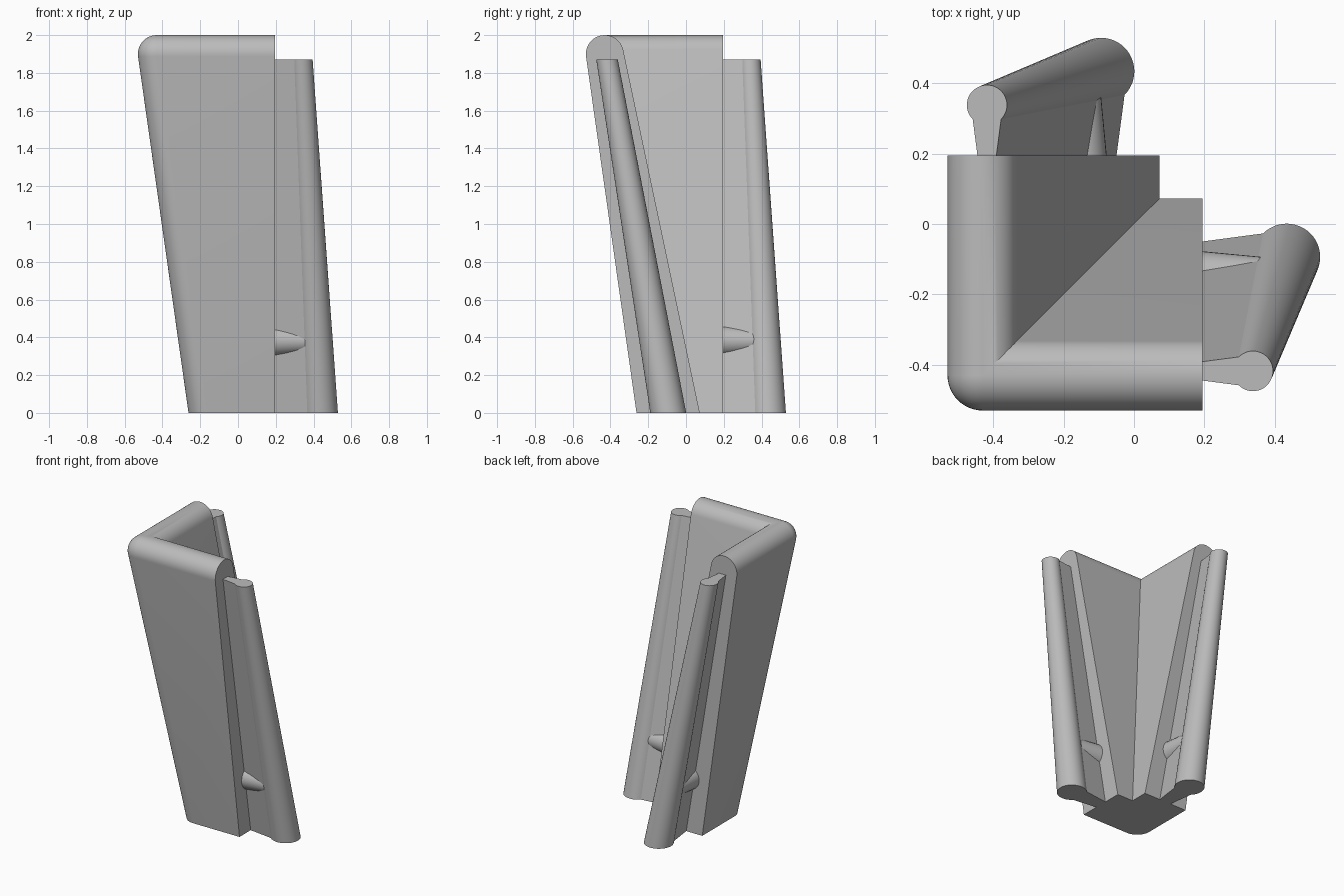
import bpy, bmesh, math
from mathutils import Vector

if "Cube" in bpy.data.objects:
    bpy.data.objects.remove(bpy.data.objects["Cube"])

grey = bpy.data.materials.new("mid grey")
grey.use_nodes = True
COLOUR = (0.5, 0.5, 0.5, 1)
grey.diffuse_color = COLOUR
grey.node_tree.nodes["Principled BSDF"].inputs["Base Color"].default_value = COLOUR

END = 0.195            # where both wings of the block stop
AXIS, RIM = -0.43, 0.1  # centre and radius of the rounded top edge
RIM_Z = 1.9


def loft(name, rings, swap=False):
    """Skin a stack of equal rings, cap both ends, swap x and y for the twin."""
    bm = bmesh.new()
    loops = []
    for ring in rings:
        loops.append([bm.verts.new((y, x, z) if swap else (x, y, z)) for x, y, z in ring])
    n = len(loops[0])
    for a, b in zip(loops, loops[1:]):
        for i in range(n):
            j = (i + 1) % n
            bm.faces.new((a[i], a[j], b[j], b[i]))
    bm.faces.new(loops[0])
    if len(rings) == 2:
        bm.faces.new(loops[-1])
    bmesh.ops.remove_doubles(bm, verts=bm.verts, dist=1e-5)
    bmesh.ops.recalc_face_normals(bm, faces=bm.faces)
    mesh = bpy.data.meshes.new(name)
    bm.to_mesh(mesh)
    bm.free()
    mesh.materials.append(grey)
    obj = bpy.data.objects.new(name, mesh)
    bpy.context.collection.objects.link(obj)
    bpy.ops.object.select_all(action='DESELECT')
    obj.select_set(True)
    bpy.context.view_layer.objects.active = obj
    bpy.ops.object.shade_smooth_by_angle(angle=math.radians(30))
    return obj


def wing_ring(outer, outer_z, inner, inner_z, radius):
    """L-shaped outline with a rounded outer corner and a sharp inner one."""
    c = outer + radius
    ring = [(inner, inner, inner_z), (inner, END, inner_z), (outer, END, outer_z)]
    for k in range(13):
        a = math.pi + k / 12 * math.pi / 2
        ring.append((c + radius * math.cos(a), c + radius * math.sin(a), outer_z))
    return ring + [(END, outer, outer_z), (END, inner, inner_z)]


# Corner block: tapering L with a half-round rim along its top
rings = [wing_ring(-0.262, 0, 0.073, 0, RIM)]
out_start, in_start = math.pi + math.atan(0.139), math.atan(0.213)
for k in range(13):
    t = k / 12
    ao = out_start + (math.pi / 2 - out_start) * t
    ai = in_start + (math.pi / 2 - in_start) * t
    outer = AXIS + RIM * math.cos(ao)
    rings.append(wing_ring(outer, RIM_Z + RIM * math.sin(ao),
                           AXIS + RIM * math.cos(ai), RIM_Z + RIM * math.sin(ai),
                           AXIS - outer))
loft("corner_block", rings)


def key_ring(x, y, z, r):
    """Keyhole outline: round bead joined to a flared web."""
    ring = [(END - 0.005, y - 0.46 * r, z)]
    for k in range(37):
        a = math.radians(-135 + 270 * k / 36)
        ring.append((x + r * math.cos(a), y + r * math.sin(a), z))
    return ring + [(END - 0.005, y + 0.46 * r, z)]


def stud_ring(x, r):
    return [(x, -0.158 + r * math.cos(a), 0.38 + r * math.sin(a))
            for a in (math.tau * k / 32 for k in range(32))]


# Tapering connector tongue and its tapered stud on each wing
for side, swap in (("front", False), ("back", True)):
    loft(side + "_tongue", [key_ring(0.434, -0.094, 0, 0.095),
                            key_ring(0.338, -0.418, 1.87, 0.057)], swap)
    loft(side + "_stud", [stud_ring(END - 0.005, 0.081), stud_ring(0.4, 0.061)], swap)
